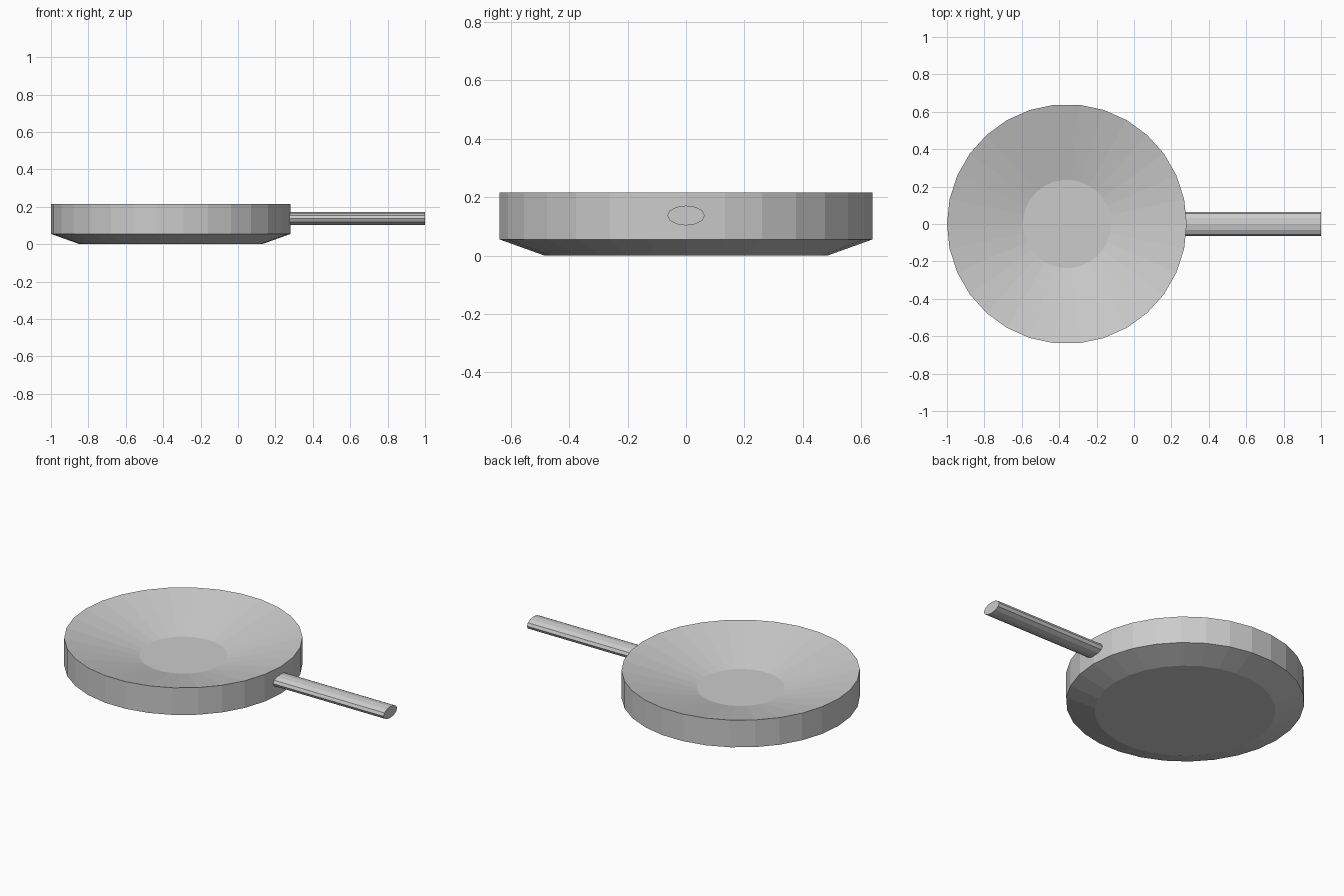
import bpy, bmesh
from math import cos, sin, tau

if "Cube" in bpy.data.objects:
    bpy.data.objects.remove(bpy.data.objects["Cube"])


def loft(name, rings):
    """Join equal-sized rings of points with quads and cap both ends."""
    bm = bmesh.new()
    loops = [[bm.verts.new(p) for p in ring] for ring in rings]
    n = len(loops[0])
    for a, b in zip(loops, loops[1:]):
        for i in range(n):
            j = (i + 1) % n
            bm.faces.new((a[i], a[j], b[j], b[i]))
    bm.faces.new(loops[0][::-1])
    bm.faces.new(loops[-1])
    bmesh.ops.recalc_face_normals(bm, faces=bm.faces)
    mesh = bpy.data.meshes.new(name)
    bm.to_mesh(mesh)
    bm.free()
    obj = bpy.data.objects.new(name, mesh)
    bpy.context.collection.objects.link(obj)
    return obj


# Pan body: (radius, height) from the base, up the wall, into the dished inside
SIDES, CENTRE_X = 30, -0.359
profile = [(0.487, 0), (0.641, 0.055), (0.641, 0.216), (0.236, 0.112)]
loft("pan_body", [[(CENTRE_X + r * cos(tau * i / SIDES), r * sin(tau * i / SIDES), z)
                   for i in range(SIDES)] for r, z in profile])

# Handle: flattened oval rod, starting just inside the wall
loft("handle", [[(x, 0.064 * cos(tau * i / 12), 0.137 + 0.034 * sin(tau * i / 12))
                 for i in range(12)] for x in (0.26, 1.0)])
